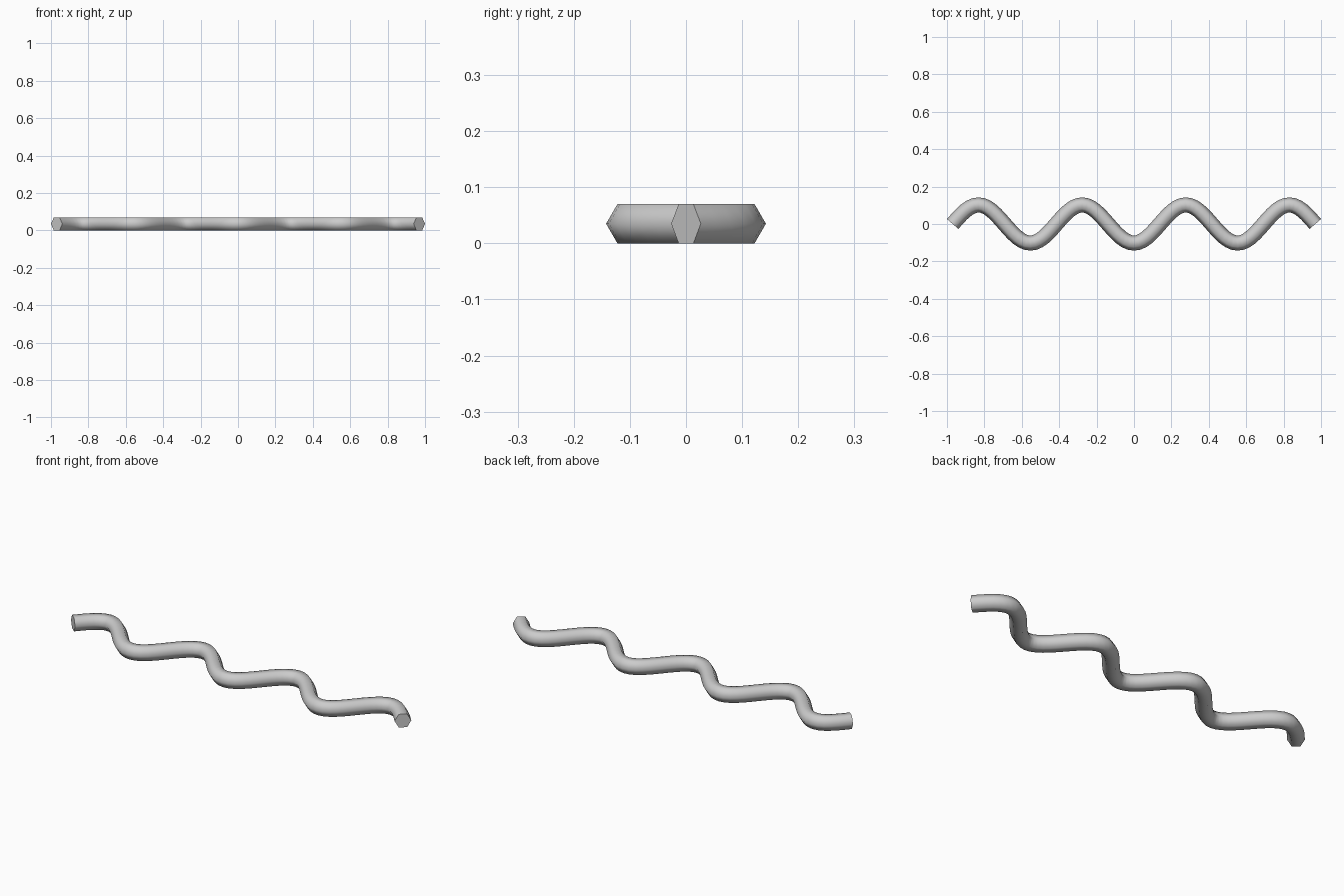
import bpy, bmesh, math

if "Cube" in bpy.data.objects:
    bpy.data.objects.remove(bpy.data.objects["Cube"])

SIDES, R = 6, 0.0404          # hexagonal section, points facing sideways
AMP, HALF, WAVES = 0.102, 0.9695, 3.5
STEPS = 84
K = math.pi * WAVES / HALF    # wave number
Z = R * math.cos(math.pi / SIDES)

bm = bmesh.new()

# Section rings swept square to the wave path
rings = []
for i in range(STEPS + 1):
    x = -HALF + 2 * HALF * i / STEPS
    y = -AMP * math.cos(K * x)
    a = math.atan(AMP * K * math.sin(K * x))
    ring = []
    for j in range(SIDES):
        t = 2 * math.pi * j / SIDES
        s = R * math.cos(t)
        ring.append(bm.verts.new((x - s * math.sin(a), y + s * math.cos(a),
                                  Z + R * math.sin(t))))
    rings.append(ring)

# Tube walls and flat end caps
for p, q in zip(rings, rings[1:]):
    for j in range(SIDES):
        k = (j + 1) % SIDES
        bm.faces.new((p[j], p[k], q[k], q[j]))
bm.faces.new(rings[0])
bm.faces.new(rings[-1])
bmesh.ops.recalc_face_normals(bm, faces=bm.faces[:])

mesh = bpy.data.meshes.new("wavy_rod")
bm.to_mesh(mesh)
bm.free()
rod = bpy.data.objects.new("wavy_rod", mesh)
bpy.context.collection.objects.link(rod)

# Smooth sides, sharp caps
bpy.context.view_layer.objects.active = rod
rod.select_set(True)
bpy.ops.object.shade_smooth_by_angle(angle=math.radians(70))
